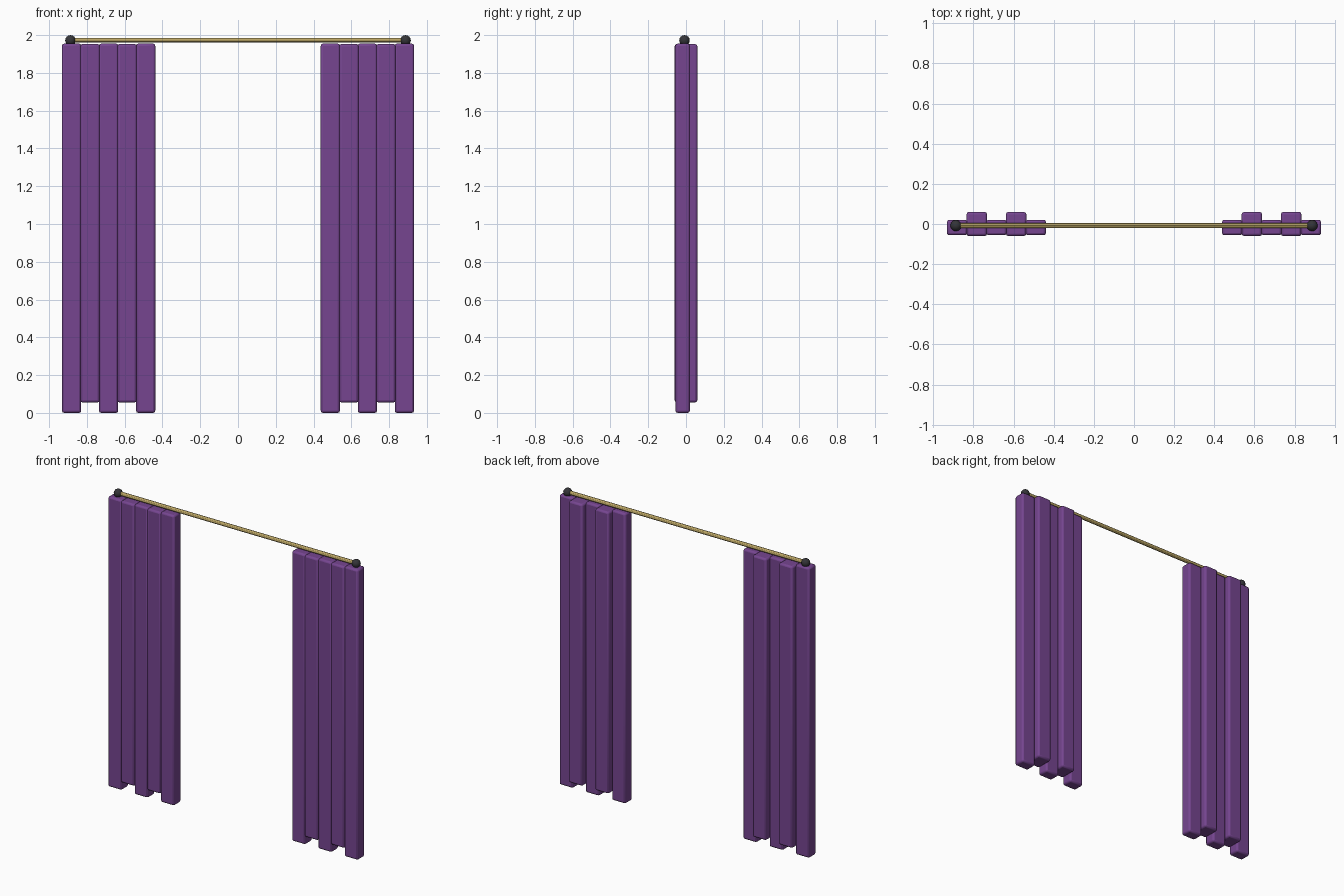
import bpy
from math import pi

if "Cube" in bpy.data.objects:
    bpy.data.objects.remove(bpy.data.objects["Cube"])


def material(name, color):
    m = bpy.data.materials.new(name)
    m.diffuse_color = (*color, 1)
    m.use_nodes = True
    m.node_tree.nodes["Principled BSDF"].inputs["Base Color"].default_value = m.diffuse_color
    return m


purple = material("purple_cloth", (0.18, 0.06, 0.28))
brass = material("brass", (0.50, 0.38, 0.13))
black = material("dark_metal", (0.035, 0.035, 0.04))


def finish(name, mat):
    ob = bpy.context.object
    ob.name = name
    ob.data.materials.append(mat)
    return ob


def fold(name, x, y0, y1, z0, z1):
    """One rounded vertical pleat of cloth."""
    bpy.ops.mesh.primitive_cube_add(size=1, location=(x, (y0 + y1) / 2, (z0 + z1) / 2))
    ob = finish(name, purple)
    ob.scale = (0.102, y1 - y0, z1 - z0)
    bpy.ops.object.transform_apply(location=False, rotation=False, scale=True)
    bev = ob.modifiers.new("soft_edges", 'BEVEL')
    bev.width = 0.012
    bev.segments = 2
    bpy.ops.object.shade_smooth_by_angle()


ROD_Y, ROD_Z, END_X = -0.008, 1.973, 0.887

for side, s in (("left", -1), ("right", 1)):
    # Curtain: shallow long folds alternate with deep short ones
    for i in range(5):
        x = s * (0.685 + (i - 2) * 0.098)
        if i % 2:
            fold(f"{side}_short_fold_{i}", x, -0.06, 0.06, 0.055, 1.953)
        else:
            fold(f"{side}_long_fold_{i}", x, -0.056, 0.021, 0.0, 1.955)
    # Finial
    bpy.ops.mesh.primitive_uv_sphere_add(segments=12, ring_count=8, radius=0.028,
                                         location=(s * END_X, ROD_Y, ROD_Z - 0.001))
    finish(f"{side}_finial", black)
    bpy.ops.object.shade_smooth_by_angle()

# Rod
bpy.ops.mesh.primitive_cylinder_add(vertices=12, radius=0.013, depth=2 * END_X,
                                    location=(0, ROD_Y, ROD_Z), rotation=(0, pi / 2, 0))
finish("curtain_rod", brass)
bpy.ops.object.shade_smooth_by_angle()
